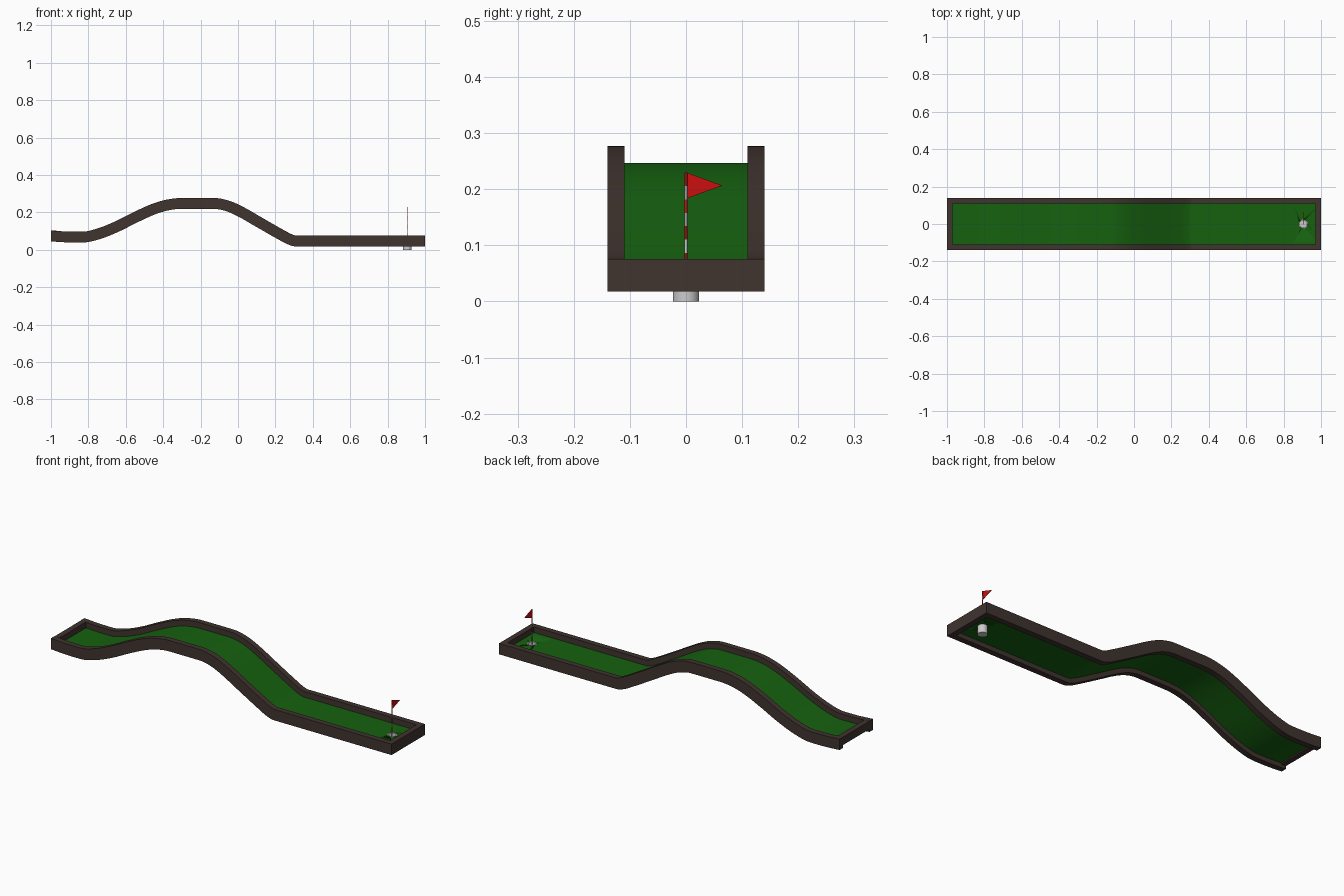
import bpy, bmesh, math
from mathutils import Vector

if "Cube" in bpy.data.objects:
    bpy.data.objects.remove(bpy.data.objects["Cube"])

def material(name, rgb):
    m = bpy.data.materials.new(name)
    m.diffuse_color = (*rgb, 1)
    m.use_nodes = True
    m.node_tree.nodes["Principled BSDF"].inputs["Base Color"].default_value = m.diffuse_color
    return m

WOOD = material("dark_wood", (0.05, 0.033, 0.028))
GREEN = material("turf_green", (0.008, 0.12, 0.005))
RED = material("flag_red", (0.6, 0.005, 0.005))
WHITE = material("pole_white", (0.8, 0.8, 0.8))

# Side profile of the putting surface (x, z)
KEYS = [(-1, .073), (-.92, .068), (-.83, .067), (-.75, .083), (-.65, .122), (-.55, .172),
        (-.45, .217), (-.38, .238), (-.3, .247), (-.13, .247), (-.06, .235), (0, .21),
        (.12, .142), (.24, .074), (.275, .056), (.31, .046), (.4, .046), (1, .046)]

def smooth_path(keys, steps=4):
    """Monotone-ish cubic through the key points."""
    n = len(keys)
    sec = [(keys[i+1][1]-keys[i][1]) / (keys[i+1][0]-keys[i][0]) for i in range(n-1)]
    m = [sec[0]] + [0 if sec[i-1]*sec[i] <= 0 else (sec[i-1]+sec[i])/2 for i in range(1, n-1)] + [sec[-1]]
    pts = []
    for i in range(n-1):
        (x0, z0), (x1, z1) = keys[i], keys[i+1]
        h = x1 - x0
        for k in range(steps):
            t = k / steps
            z = ((2*t**3-3*t*t+1)*z0 + (t**3-2*t*t+t)*h*m[i]
                 + (3*t*t-2*t**3)*z1 + (t**3-t*t)*h*m[i+1])
            pts.append(Vector((x0+h*t, 0, z)))
    pts.append(Vector((keys[-1][0], 0, keys[-1][1])))
    return pts

PATH = smooth_path(KEYS)

def finish(name, bm, mat, smooth=True):
    bmesh.ops.recalc_face_normals(bm, faces=bm.faces[:])
    me = bpy.data.meshes.new(name)
    bm.to_mesh(me)
    bm.free()
    ob = bpy.data.objects.new(name, me)
    bpy.context.collection.objects.link(ob)
    if mat:
        me.materials.append(mat)
    if smooth:
        bpy.ops.object.select_all(action='DESELECT')
        ob.select_set(True)
        bpy.context.view_layer.objects.active = ob
        bpy.ops.object.shade_smooth_by_angle(angle=math.radians(30))
    return ob

def sweep(name, y0, y1, low, high, mat):
    """Sweep a rectangle along the course, square to its slope."""
    bm = bmesh.new()
    rings = []
    for i, p in enumerate(PATH):
        n = Vector((0, 0, 1))
        if 0 < i < len(PATH)-1:
            t = PATH[i+1] - PATH[i-1]
            n = Vector((-t.z, 0, t.x)).normalized()
        rings.append([bm.verts.new(p + n*d + Vector((0, y, 0)))
                      for y, d in ((y0, low), (y1, low), (y1, high), (y0, high))])
    for a, b in zip(rings, rings[1:]):
        for k in range(4):
            bm.faces.new((a[k], a[(k+1) % 4], b[(k+1) % 4], b[k]))
    bm.faces.new(rings[0])
    bm.faces.new(rings[-1])
    return finish(name, bm, mat)

def box(name, lo, hi, mat):
    bm = bmesh.new()
    bmesh.ops.create_cube(bm, size=1)
    for v in bm.verts:
        v.co = [(a+b)/2 + c*(b-a) for a, b, c in zip(lo, hi, v.co)]
    return finish(name, bm, mat, False)

def lathe(name, x, profile, mat, sides=32):
    """Revolve (radius, z) points about a vertical axis."""
    bm = bmesh.new()
    vs = [bm.verts.new((r, 0, z)) for r, z in profile]
    es = [bm.edges.new(e) for e in zip(vs, vs[1:])]
    bmesh.ops.spin(bm, geom=vs+es, axis=(0, 0, 1), cent=(0, 0, 0),
                   angle=2*math.pi, steps=sides)
    bmesh.ops.remove_doubles(bm, verts=bm.verts[:], dist=1e-5)
    ob = finish(name, bm, mat)
    ob.location = (x, 0, 0)
    return ob

# Side rails and end boards
for side, s in (("front", -1), ("back", 1)):
    sweep(side + "_rail", s*.14, s*.11, -.028, .030, WOOD)
box("tee_end_board", (-1, -.11, .06), (-.97, .11, .102), WOOD)
box("hole_end_board", (.97, -.11, .018), (1, .11, .076), WOOD)

# Turf with the hole cut through
HX = .905
turf = sweep("turf", -.111, .111, -.004, 0, GREEN)
cutter = lathe("hole_cutter", HX, [(0, .03), (.0225, .03), (.0225, .06), (0, .06)], None)
cutter.hide_render = True
cutter.hide_viewport = True
cut = turf.modifiers.new("hole", 'BOOLEAN')
cut.operation = 'DIFFERENCE'
cut.solver = 'EXACT'
cut.object = cutter

# Cup under the hole
lathe("cup", HX, [(0, 0), (.0235, 0), (.0235, .047), (.019, .047), (.019, .004), (0, .004)], None)

# Striped pole, built from alternating segments
N, Z0, Z1 = 9, .014, .23
step = (Z1 - Z0) / N
for i in range(N):
    a = Z0 + i*step if i else .003
    b = Z0 + (i+1)*step
    lathe(f"pole_stripe_{i+1}", HX, [(0, a), (.0025, a), (.0025, b), (0, b)],
          WHITE if i % 2 else RED, 12)

# Pennant
bm = bmesh.new()
tri = [(0, .230), (.065, .2065), (0, .183)]
sides = [[bm.verts.new((HX+dx, y, z)) for y, z in tri] for dx in (-.0008, .0008)]
for f in sides:
    bm.faces.new(f)
for k in range(3):
    j = (k+1) % 3
    bm.faces.new((sides[0][k], sides[0][j], sides[1][j], sides[1][k]))
finish("flag", bm, RED, False)
